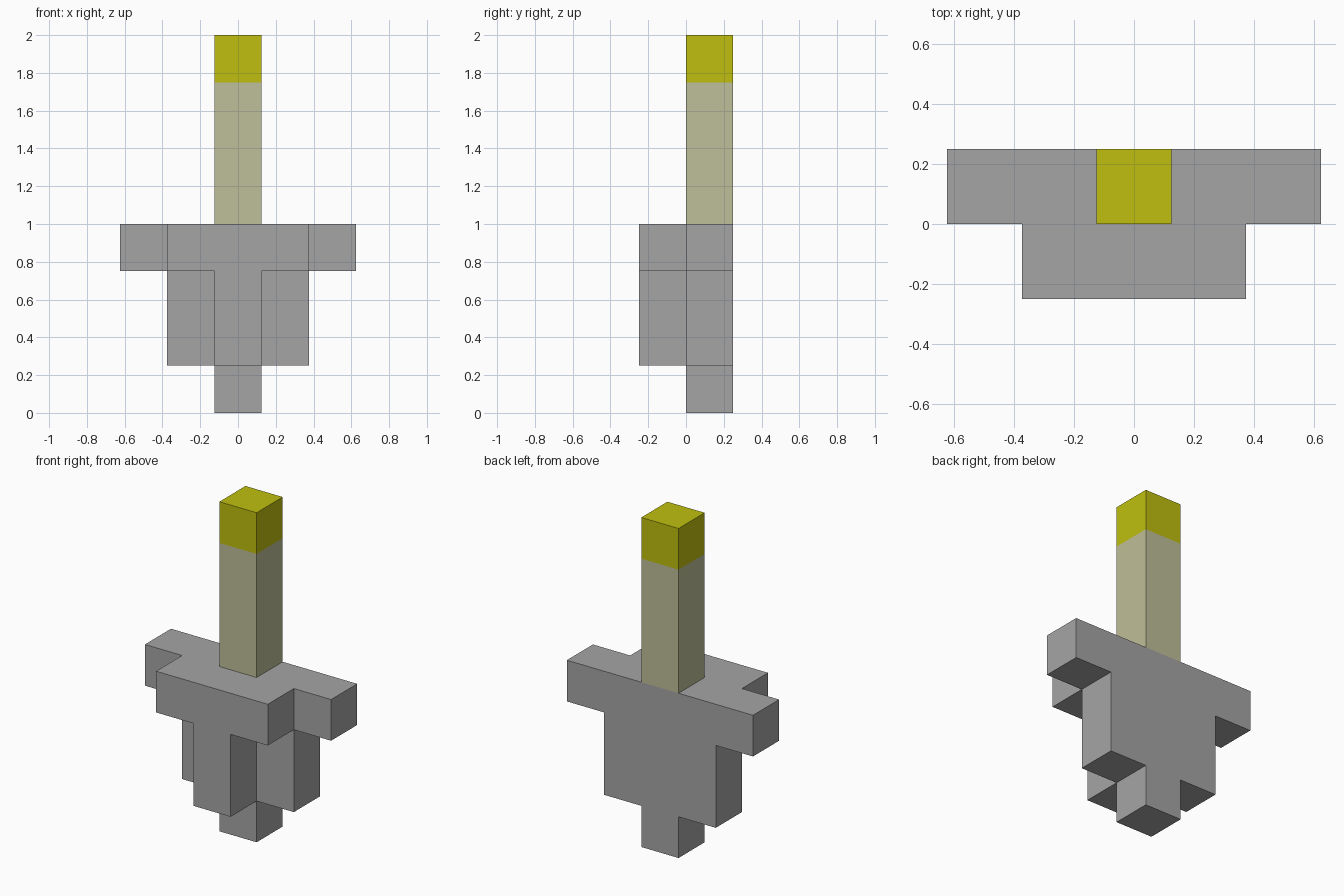
import bpy
import bmesh

cube = bpy.data.objects.get("Cube")
if cube:
    bpy.data.objects.remove(cube, do_unlink=True)

U = 0.25       # block size
H = U / 2      # half block


def make_material(name, rgb):
    mat = bpy.data.materials.new(name)
    mat.use_nodes = True
    color = (*rgb, 1.0)
    mat.diffuse_color = color
    mat.node_tree.nodes["Principled BSDF"].inputs["Base Color"].default_value = color
    return mat


stone = make_material("stone grey", (0.376, 0.376, 0.376))
wax = make_material("cream wax", (0.522, 0.522, 0.319))
flame = make_material("flame yellow", (0.522, 0.522, 0.005))


def mirrored_slab(name, half_profile, y0, y1, materials):
    """Extrude a left-right symmetric x/z outline from y0 to y1."""
    outline = half_profile + [(-x, z) for x, z in reversed(half_profile)]
    bm = bmesh.new()
    face = bm.faces.new([bm.verts.new((x, y0, z)) for x, z in outline])
    result = bmesh.ops.extrude_face_region(bm, geom=[face])
    moved = [g for g in result["geom"] if isinstance(g, bmesh.types.BMVert)]
    bmesh.ops.translate(bm, verts=moved, vec=(0, y1 - y0, 0))
    bmesh.ops.recalc_face_normals(bm, faces=bm.faces)
    mesh = bpy.data.meshes.new(name)
    bm.to_mesh(mesh)
    bm.free()
    for mat in materials:
        mesh.materials.append(mat)
    obj = bpy.data.objects.new(name, mesh)
    bpy.context.collection.objects.link(obj)
    return obj


# Wall bracket: stepped back plate with foot, body and wide shelf
bracket = mirrored_slab("bracket", [
    (H, 0), (H, U), (3 * H, U), (3 * H, 3 * U), (5 * H, 3 * U), (5 * H, 4 * U),
], 0, U, [stone])

# T-shaped front rib and shelf, fused onto the back plate
front_rib = mirrored_slab("front_rib", [
    (H, U), (H, 3 * U), (3 * H, 3 * U), (3 * H, 4 * U),
], -U, 0, [stone])
front_rib.hide_render = True

union = bracket.modifiers.new("fuse front rib", 'BOOLEAN')
union.operation = 'UNION'
union.solver = 'EXACT'
union.object = front_rib
bpy.context.view_layer.objects.active = bracket
bpy.ops.object.modifier_apply(modifier=union.name)
bpy.data.objects.remove(front_rib, do_unlink=True)

# Candle with a coloured top block, cut at the flame line
candle = mirrored_slab("candle", [(H, 4 * U), (H, 8 * U)], 0, U, [wax, flame])
bm = bmesh.new()
bm.from_mesh(candle.data)
bmesh.ops.bisect_plane(bm, geom=bm.verts[:] + bm.edges[:] + bm.faces[:],
                       plane_co=(0, 0, 7 * U), plane_no=(0, 0, 1))
for f in bm.faces:
    f.material_index = int(f.calc_center_median().z > 7 * U)
bm.to_mesh(candle.data)
bm.free()
